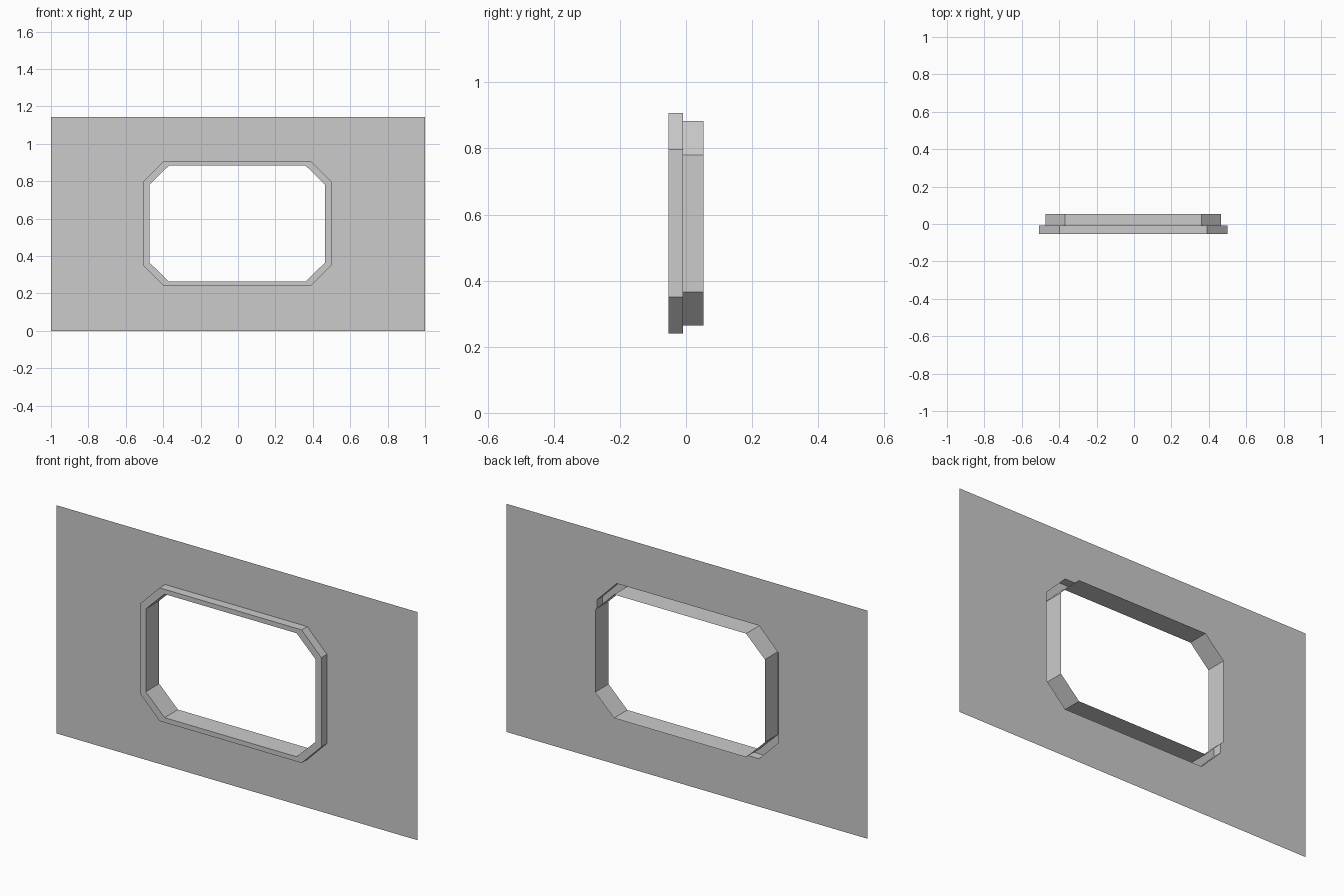
import bpy, bmesh

if "Cube" in bpy.data.objects:
    bpy.data.objects.remove(bpy.data.objects["Cube"])

FRONT, WALL, BACK = -0.053, -0.009, 0.053
CX = -0.004          # window centre in x


def octagon(hx, z0, z1, cx, cz):
    """Chamfered rectangle in x/z, two points per corner, from bottom left."""
    l, r = CX - hx, CX + hx
    return [(l, z0 + cz), (l + cx, z0), (r - cx, z0), (r, z0 + cz),
            (r, z1 - cz), (r - cx, z1), (l + cx, z1), (l, z1 - cz)]


def loop(bm, pts, y):
    return [bm.verts.new((x, y, z)) for x, z in pts]


def finish(bm, name):
    me = bpy.data.meshes.new(name)
    bm.to_mesh(me)
    bm.free()
    ob = bpy.data.objects.new(name, me)
    bpy.context.collection.objects.link(ob)
    return ob


outer = octagon(0.503, 0.240, 0.907, 0.109, 0.110)
inner = octagon(0.470, 0.264, 0.883, 0.104, 0.102)

# Thin wall sheet with the window opening
bm = bmesh.new()
c = loop(bm, [(-1, 0), (1, 0), (1, 1.143), (-1, 1.143)], WALL)
o = loop(bm, outer, WALL)
for i in range(4):
    bm.faces.new((c[i], o[2 * i + 1], o[2 * i]))
    bm.faces.new((c[i], c[(i + 1) % 4], o[(2 * i + 2) % 8], o[2 * i + 1]))
finish(bm, "wall_panel")

# Window frame: collar forward, front rim, then tunnel to the back
bm = bmesh.new()
loops = [loop(bm, outer, WALL), loop(bm, outer, FRONT),
         loop(bm, inner, FRONT), loop(bm, inner, BACK)]
for a, b in zip(loops, loops[1:]):
    for i in range(8):
        j = (i + 1) % 8
        bm.faces.new((a[i], a[j], b[j], b[i]))
finish(bm, "window_frame")
